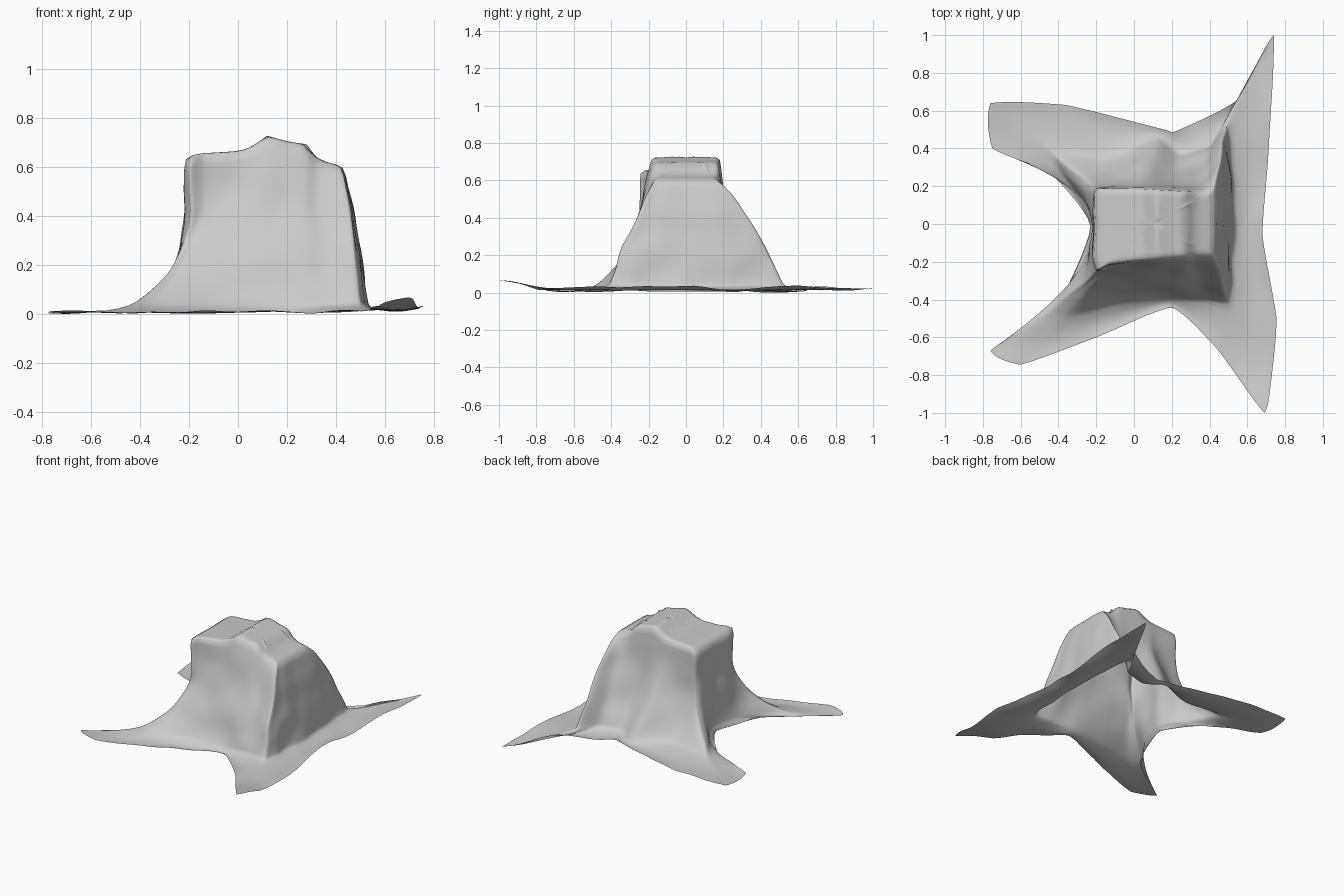
import bpy, bmesh
from mathutils import Vector, noise

if "Cube" in bpy.data.objects:
    bpy.data.objects.remove(bpy.data.objects["Cube"])

# Key columns round the cloth: top edge x,y | foot x,y | flare power | hem x,y
COLUMNS = [
    (-.21, -.02, -.22, -.01, 1.0, -.225, -.01),
    (-.22, -.18, -.28, -.23, 3.0, -.40, -.42),
    (-.20, -.25, -.45, -.46, 4.2, -.76, -.67),
    (-.14, -.22, -.37, -.50, 3.0, -.60, -.745),
    (.00, -.20, -.10, -.43, 1.8, -.20, -.60),
    (.20, -.18, .18, -.39, 1.1, .20, -.44),
    (.33, -.17, .38, -.40, 1.1, .44, -.66),
    (.42, -.16, .50, -.42, .85, .69, -1.0),
    (.425, -.14, .525, -.32, 1.0, .73, -.80),
    (.43, -.08, .52, -.20, .9, .755, -.50),
    (.43, .00, .53, .00, .9, .68, -.06),
    (.43, .10, .53, .25, .8, .71, .35),
    (.42, .16, .49, .54, .75, .74, 1.0),
    (.36, .17, .40, .41, 1.2, .54, .65),
    (.20, .18, .24, .36, 2.2, .22, .49),
    (.02, .19, .11, .45, 1.7, .16, .50),
    (-.10, .19, -.16, .35, 3.2, -.36, .63),
    (-.20, .19, -.42, .38, 4.2, -.76, .64),
    (-.215, .16, -.38, .28, 3.8, -.75, .40),
    (-.215, .09, -.27, .13, 2.5, -.44, .27),
]
# Height of the covered object along x
CREST = [(-.25, .64), (-.17, .665), (0, .675), (.05, .69), (.12, .738), (.2, .715),
         (.28, .703), (.31, .645), (.38, .625), (.5, .605)]


def crest(x):
    x = max(CREST[0][0], min(CREST[-1][0], x))
    for (x0, z0), (x1, z1) in zip(CREST, CREST[1:]):
        if x <= x1:
            return z0 + (z1 - z0) * (x - x0) / (x1 - x0)


def spline(a, b, c, d, t, sharp):
    curve = .5 * (2*b + (c - a)*t + (2*a - 5*b + 4*c - d)*t*t + (3*b - a - 3*c + d)*t**3)
    return curve * (1 - sharp) + (b + (c - b) * t) * sharp


def column_points(ex, ey, fx, fy, power, hx, hy):
    pts = []
    # Top panel, from its middle outwards
    for i in range(1, 11):
        u = i / 10
        x = .1 + (ex - .1) * u
        pts.append(Vector((x, ey * u, crest(x))))
    # Hanging wall
    top, foot = crest(ex), .045
    for i in range(1, 19):
        s = 1 - (1 - i / 18) ** 1.4
        f = s ** power
        pts.append(Vector((ex + (fx - ex)*f, ey + (fy - ey)*f, top + (foot - top)*s)))
    # Skirt lying on the floor, lifted a little at the right
    lift = .02 * max(0, min(1, (hx - .3) / .3)) + .035 * max(0, -hy - .8) / .2
    for i in range(1, 11):
        u = i / 10
        x, y = fx + (hx - fx)*u, fy + (hy - fy)*u
        ripple = u * (.018 * (1 + noise.noise(Vector((x*5, y*5, 2)))) + lift * u)
        pts.append(Vector((x, y, .045 - .043 * (1 - (1 - u)**2.5) + ripple)))
    # Soft creases in the wall
    for p in pts[11:28]:
        p.x += .018 * noise.noise(p * 6)
        p.y += .018 * noise.noise(p * 6 + Vector((9, 4, 1)))
    return pts


bm = bmesh.new()
n, steps, grid = len(COLUMNS), 8, []
for i in range(n):
    a, b, c, d = (COLUMNS[(i + k) % n] for k in (-1, 0, 1, 2))
    for j in range(steps):
        # Straighter hem keeps the four cloth corners pointed
        params = [spline(*v, j / steps, .6 if k != 4 else 0) for k, v in enumerate(zip(a, b, c, d))]
        grid.append([bm.verts.new(p) for p in column_points(*params)])
centre = bm.verts.new((.1, 0, crest(.1)))
for left, right in zip(grid, grid[1:] + grid[:1]):
    bm.faces.new((centre, left[0], right[0]))
    for k in range(len(left) - 1):
        bm.faces.new((left[k], left[k+1], right[k+1], right[k]))
# Relax the edges of the drape, leaving the top middle and the hem fixed
inner = [v for col in grid for v in col[6:-1]]
for _ in range(2):
    bmesh.ops.smooth_vert(bm, verts=inner, factor=.5, use_axis_x=True, use_axis_y=True, use_axis_z=True)
low = min(v.co.z for v in bm.verts)
for v in bm.verts:
    v.co.z -= low
bmesh.ops.recalc_face_normals(bm, faces=bm.faces)

mesh = bpy.data.meshes.new("draped_cloth")
bm.to_mesh(mesh)
bm.free()
cloth = bpy.data.objects.new("draped_cloth", mesh)
bpy.context.collection.objects.link(cloth)
bpy.context.view_layer.objects.active = cloth
cloth.select_set(True)
bpy.ops.object.shade_smooth()
